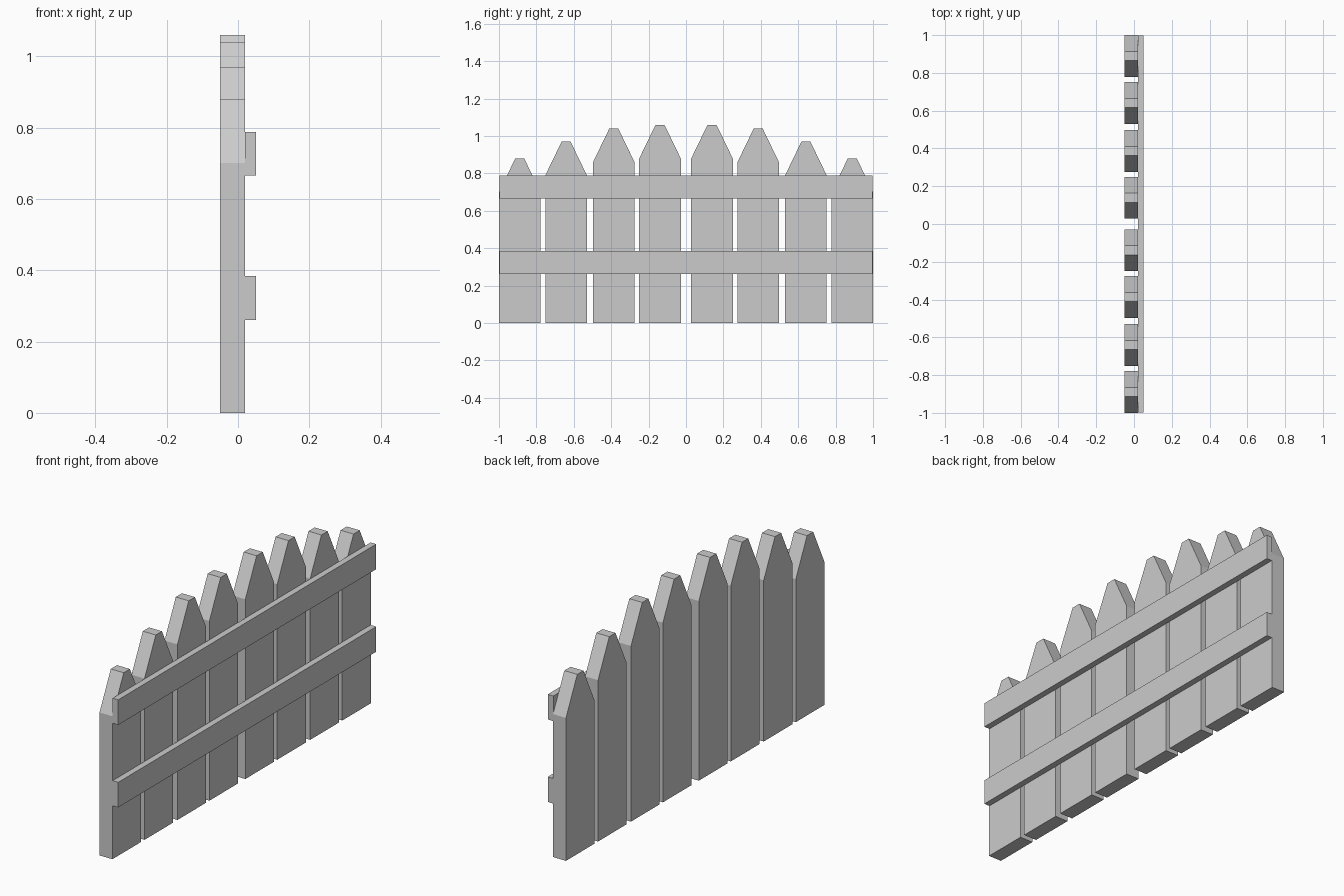
import bpy

if "Cube" in bpy.data.objects:
    bpy.data.objects.remove(bpy.data.objects["Cube"])


def prism(name, outline, x0, x1):
    """Extrude a (y, z) outline along x."""
    n = len(outline)
    verts = [(x, y, z) for x in (x0, x1) for y, z in outline]
    faces = [tuple(reversed(range(n))), tuple(range(n, 2 * n))]
    faces += [(i, (i + 1) % n, n + (i + 1) % n, n + i) for i in range(n)]
    mesh = bpy.data.meshes.new(name)
    mesh.from_pydata(verts, [], faces)
    mesh.update()
    obj = bpy.data.objects.new(name, mesh)
    bpy.context.collection.objects.link(obj)
    return obj


# Pointed pickets, rising towards the middle: (centre offset, top height)
HALF, TIP, POINT = 0.111, 0.024, 0.18
for i, (c, top) in enumerate([(0.139, 1.06), (0.386, 1.04),
                              (0.641, 0.97), (0.889, 0.88)]):
    for side, s in (("left", -1), ("right", 1)):
        y, shoulder = s * c, top - POINT
        prism(f"picket_{side}_{i + 1}",
              [(y - HALF, 0), (y + HALF, 0), (y + HALF, shoulder),
               (y + TIP, top), (y - TIP, top), (y - HALF, shoulder)],
              -0.05, 0.02)

# Horizontal rails on the +x face
for name, z0, z1 in (("lower_rail", 0.261, 0.384), ("upper_rail", 0.665, 0.788)):
    prism(name, [(-0.998, z0), (0.998, z0), (0.998, z1), (-0.998, z1)], 0.02, 0.05)
